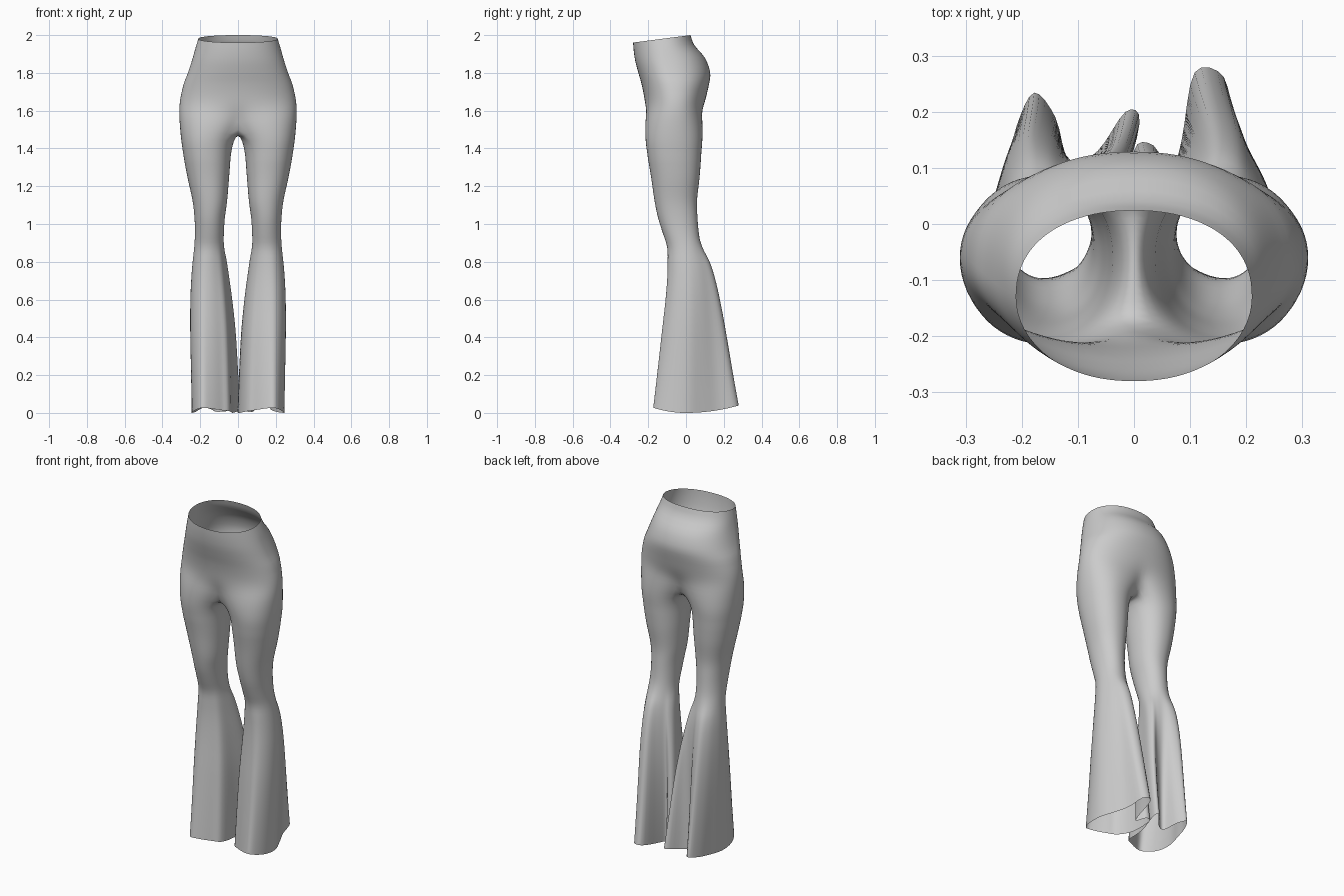
import bpy, bmesh, math

if "Cube" in bpy.data.objects:
    bpy.data.objects.remove(bpy.data.objects["Cube"])

M, P = 48, 16            # outer arc segments, inner thigh segments
N = M + P

# z: half width, y of widest point, front y, back y
SEAT = [(1.50, .308, -.06, -.22, .091), (1.58, .312, -.06, -.219, .092),
        (1.66, .308, -.06, -.22, .105), (1.74, .288, -.07, -.235, .122),
        (1.80, .266, -.09, -.25, .128), (1.88, .242, -.11, -.268, .10),
        (1.95, .224, -.12, -.277, .042), (2.0, .21, -.13, -.28, .024)]
# z: inner x, outer x, front y, back y
LEG = [(0, .03, .262, -.07, .12), (.4, .04, .264, -.073, .125), (.6, .055, .257, -.073, .12),
       (.75, .068, .245, -.08, .107), (.87, .076, .232, -.096, .082), (.95, .075, .228, -.122, .068),
       (1.03, .07, .23, -.147, .061), (1.12, .058, .24, -.166, .058), (1.25, .047, .268, -.185, .072),
       (1.38, .036, .292, -.207, .082), (1.44, .022, .301, -.215, .088), (1.50, .004, .308, -.22, .091)]
# Hem outlines, from inner front round the outside; the back falls in two folds
FRONT = [(.042, -.092), (.085, -.125), (.14, -.158), (.19, -.173), (.222, -.135), (.242, -.07)]
HEM_R = FRONT + [(.243, .01), (.212, .09), (.178, .172), (.16, .262), (.108, .27), (.085, .15),
                 (.065, .09), (.035, .14), (0, .13), (.005, 0)]
HEM_L = FRONT + [(.243, .02), (.225, .1), (.209, .175), (.178, .234), (.14, .19), (.115, .11),
                 (.065, .13), (.015, .2), (-.01, .18), (.025, .04)]


def cubic(a, b, c, d, t):
    return .5 * (2*b + (c-a)*t + (2*a-5*b+4*c-d)*t*t + (3*b-a-3*c+d)*t**3)


def power(v, e):
    return math.copysign(abs(v) ** e, v)


def lookup(table, z):
    """Smooth interpolation of a profile table."""
    n = len(table)
    i = max(k for k in range(n - 1) if table[k][0] <= z or k == 0)
    p, q = table[i], table[i + 1]
    h = q[0] - p[0]
    t = min(1, max(0, (z - p[0]) / h))
    out = []
    for k in range(1, len(p)):
        def slope(j):
            a, b = table[max(j-1, 0)], table[min(j+1, n-1)]
            return (b[k] - a[k]) / (b[0] - a[0])
        out.append((2*t**3-3*t*t+1)*p[k] + (t**3-2*t*t+t)*h*slope(i)
                   + (3*t*t-2*t**3)*q[k] + (t**3-t*t)*h*slope(i+1))
    return out


def hem_point(hem, j):
    u = j / N * len(hem)
    i, t = int(u), u - int(u)
    pts = [hem[(i + k) % len(hem)] for k in (-1, 0, 1, 2)]
    return [cubic(*[p[k] for p in pts], t) for k in (0, 1)]


def leg_xy(z, j):
    xi, xo, yf, yb = lookup(LEG, z)
    a = math.radians(225) + 2 * math.pi * j / N
    e = 1 - .07 * min(1, max(0, (z - .8) / .3))
    c, s = power(math.cos(a), e), power(math.sin(a), e)
    return (xi+xo)/2 + (xo-xi)/2*c, (yf+yb)/2 + (yb-yf)/2*s


def seat_ring(z):
    """Open arc, front centre to back centre, turning into the thigh shape low down."""
    X, yc, yf, yb = lookup(SEAT, z)
    t = min(1, max(0, (1.66 - z) / .16))
    t = t * t * (3 - 2 * t)
    ring, x0 = [], leg_xy(1.5, 0)[0]
    for j in range(M + 1):
        a = math.pi * j / M
        s, c = math.sin(a), math.cos(a)
        x = X * s ** .92 if 0 < j < M else 0
        y = yc + (yf - yc) * c if c > 0 else yc + (yb - yc) * abs(c) ** .88
        lx, ly = leg_xy(1.5, j)
        lx = (lx - x0) / (.308 - x0) * X
        x, y = x + (lx - x) * t, y + (ly - y) * t
        if j in (0, M):
            x = 0
        tilt = max(0, (z - 1.75) / .25) * .13 * (.024 - y)
        ring.append((x, y, z - max(0, tilt)))
    return ring


def leg_ring(z, hem):
    """Closed ring, blending from an oval into the folded hem below the knee."""
    t = max(0, (.93 - z) / .93)
    w = t ** .95 * min(1, t / .12)
    ring = []
    for j in range(N):
        x, y = leg_xy(z, j)
        hx, hy = hem_point(hem, j)
        lift = (.9 if hy < 0 else .5) * hy * hy
        ring.append((x + (hx-x)*w, y + (hy-y)*w, z + lift * t**3))
    return ring


bm = bmesh.new()


def bridge(a, b, closed):
    for j in range(len(a) if closed else len(a) - 1):
        k = (j + 1) % len(a)
        bm.faces.new((a[j], a[k], b[k], b[j]))


def add(ring, side):
    return [bm.verts.new((x * side, y, z)) for x, y, z in ring]


for side, hem in ((1, HEM_R), (-1, HEM_L)):
    # Seat and waist
    prev = None
    for i in range(21):
        cur = add(seat_ring(2.0 - .475 * i / 20), side)
        if prev:
            bridge(prev, cur, False)
        prev = cur
    # Crotch seam closing the top of the leg
    f, b = prev[0].co, prev[-1].co
    seam = []
    for i in range(1, P):
        u = i / P
        seam.append((0, b.y + (f.y - b.y) * u, 1.525 - .04 * math.sin(math.pi * u) ** .6))
    prev = prev + add(seam, side)
    # Leg down to the hem
    for i in range(61):
        cur = add(leg_ring(1.465 * (1 - i / 60), hem), side)
        bridge(prev, cur, True)
        prev = cur

# Join halves along the centre seam and relax the join
bmesh.ops.remove_doubles(bm, verts=bm.verts, dist=.0004)
near = [v for v in bm.verts if 1.36 < v.co.z < 1.72]
for _ in range(6):
    bmesh.ops.smooth_vert(bm, verts=near, factor=.5, use_axis_x=True, use_axis_y=True, use_axis_z=True)
bmesh.ops.recalc_face_normals(bm, faces=bm.faces)
mesh = bpy.data.meshes.new("flared_trousers")
bm.to_mesh(mesh)
bm.free()
mesh.shade_smooth()
trousers = bpy.data.objects.new("flared_trousers", mesh)
bpy.context.collection.objects.link(trousers)

grey = bpy.data.materials.new("light grey cloth")
grey.diffuse_color = (.6, .6, .6, 1)
grey.use_nodes = True
grey.node_tree.nodes["Principled BSDF"].inputs["Base Color"].default_value = grey.diffuse_color
mesh.materials.append(grey)
